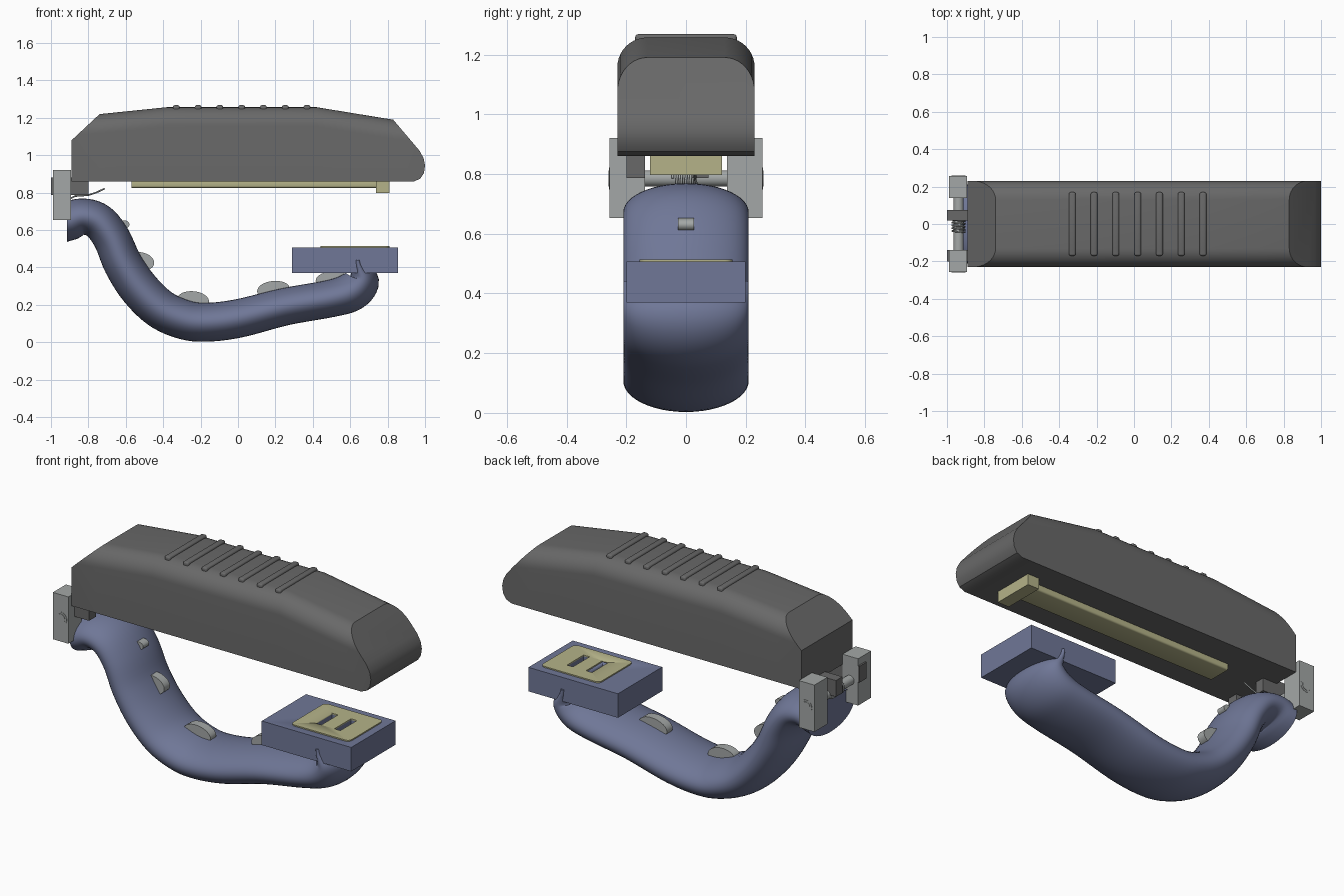
import bpy, bmesh, math
from mathutils import Vector

if "Cube" in bpy.data.objects:
    bpy.data.objects.remove(bpy.data.objects["Cube"])


def material(name, col):
    m = bpy.data.materials.new(name)
    m.diffuse_color = (*col, 1)
    m.use_nodes = True
    m.node_tree.nodes["Principled BSDF"].inputs["Base Color"].default_value = m.diffuse_color
    return m


DARK = material("dark grey", (0.14, 0.14, 0.14))
BLUE = material("slate blue", (0.16, 0.185, 0.31))
YELLOW = material("pale yellow", (0.46, 0.45, 0.25))
STEEL = material("light grey", (0.37, 0.39, 0.385))


def finish(name, bm, mat, angle=35):
    bmesh.ops.recalc_face_normals(bm, faces=bm.faces[:])
    me = bpy.data.meshes.new(name)
    bm.to_mesh(me)
    bm.free()
    ob = bpy.data.objects.new(name, me)
    bpy.context.collection.objects.link(ob)
    me.materials.append(mat)
    bpy.ops.object.select_all(action='DESELECT')
    ob.select_set(True)
    bpy.context.view_layer.objects.active = ob
    bpy.ops.object.shade_smooth_by_angle(angle=math.radians(angle))
    return ob


def box(name, x, y, z, mat, bevel=0, segs=3, axis=None):
    """Box from ranges; bevels all edges, or only those along one axis."""
    bm = bmesh.new()
    bmesh.ops.create_cube(bm, size=1)
    for v in bm.verts:
        v.co = [r[0] if c < 0 else r[1] for c, r in zip(v.co, (x, y, z))]
    if bevel:
        edges = [e for e in bm.edges if axis is None or
                 abs((e.verts[0].co - e.verts[1].co).normalized()[axis]) > 0.9]
        bmesh.ops.bevel(bm, geom=edges, offset=bevel, segments=segs,
                        affect='EDGES', profile=0.5)
    return finish(name, bm, mat)


def disc(name, x, y0, y1, z, rx, rz, mat, tilt=0, n=32):
    """Elliptical cylinder lying along y."""
    bm = bmesh.new()
    c, s = math.cos(tilt), math.sin(tilt)
    rings = []
    for y in (y0, y1):
        ring = []
        for i in range(n):
            a = 2 * math.pi * i / n
            u, w = rx * math.cos(a), rz * math.sin(a)
            ring.append(bm.verts.new((x + u * c - w * s, y, z + u * s + w * c)))
        rings.append(ring)
    loft(bm, rings)
    return finish(name, bm, mat)


def loft(bm, rings):
    for a, b in zip(rings, rings[1:]):
        n = len(a)
        for i in range(n):
            bm.faces.new((a[i], a[(i + 1) % n], b[(i + 1) % n], b[i]))
    bm.faces.new(rings[0])
    bm.faces.new(rings[-1])


def smooth_path(pts, steps):
    """Catmull-Rom through the points."""
    P = [Vector(p) for p in pts]
    P = [2 * P[0] - P[1]] + P + [2 * P[-1] - P[-2]]
    out = []
    for a, b, c, d in zip(P, P[1:], P[2:], P[3:]):
        for k in range(steps):
            t = k / steps
            out.append(0.5 * (2 * b + (c - a) * t + (2 * a - 5 * b + 4 * c - d) * t * t
                              + (3 * b - a - 3 * c + d) * t ** 3))
    return out + [P[-2]]


# Upper body: arched section following the top line, ends cut by planes
bm = bmesh.new()
W, R, BASE = 0.23, 0.10, 0.86
rings = []
for x, top in ((-0.89, 1.205), (-0.74, 1.22), (-0.38, 1.257), (0.42, 1.257),
               (0.83, 1.19), (1.0, 1.163)):
    ring = [(-W, BASE)]
    arc = [(R * math.cos(a), R * math.sin(a)) for a in
           [math.pi / 2 * i / 10 for i in range(11)]]
    ring += [(-(W - R) - c, top - R + s) for c, s in arc]
    ring += [(W - R + c, top - R + s) for c, s in reversed(arc)]
    ring.append((W, BASE))
    rings.append([bm.verts.new((x, y, z)) for y, z in ring])
loft(bm, rings)
nose = [(0.83, 1.19), (0.97, 1.025), (0.992, 0.985), (1.0, 0.945), (0.994, 0.905),
        (0.975, 0.875), (0.94, 0.86)]
for p, q in [((-0.89, 1.08), (-0.74, 1.22))] + list(zip(nose, nose[1:])):
    n = Vector((-(q[1] - p[1]), 0, q[0] - p[0])).normalized()
    if n.x * p[0] < 0:
        n = -n
    cut = bmesh.ops.bisect_plane(bm, geom=bm.verts[:] + bm.edges[:] + bm.faces[:],
                                 plane_co=(p[0], 0, p[1]), plane_no=n,
                                 clear_outer=True, dist=1e-5)
    bmesh.ops.holes_fill(bm, edges=[e for e in bm.edges if e.is_boundary])
finish("upper_body", bm, DARK, 28)

# Grip ridges on top
for i in range(7):
    x = -0.33 + i * 0.1165
    box("grip_ridge", (x - 0.018, x + 0.018), (-0.17, 0.17), (1.235, 1.268), DARK, 0.01)

# Curved lower handle: elliptical tube, flattened at its front end (x, z, half thickness)
path = [(-0.915, 0.645, 0.108), (-0.83, 0.672, 0.097), (-0.745, 0.645, 0.098),
        (-0.675, 0.555, 0.1), (-0.615, 0.42, 0.104), (-0.53, 0.29, 0.107),
        (-0.42, 0.182, 0.107), (-0.3, 0.125, 0.106), (-0.18, 0.107, 0.104),
        (0.0, 0.127, 0.103), (0.25, 0.19, 0.1), (0.5, 0.235, 0.1), (0.61, 0.272, 0.104),
        (0.665, 0.33, 0.092), (0.655, 0.38, 0.055), (0.645, 0.41, 0.04),
        (0.64, 0.44, 0.03)]
pts = smooth_path(path, 5)
bm = bmesh.new()
rings = []
for i, p in enumerate(pts):
    a, b = pts[max(i - 1, 0)], pts[min(i + 1, len(pts) - 1)]
    t = Vector((b.x - a.x, b.y - a.y)).normalized()
    if i == 0:
        t = Vector((1, 0))
    rings.append([])
    for k in range(48):
        ang = 2 * math.pi * k / 48
        h = p.z * math.sin(ang)
        rings[-1].append(bm.verts.new((p.x - t.y * h, 0.21 * math.cos(ang), p.y + t.x * h)))
loft(bm, rings)
finish("curved_handle", bm, BLUE, 50)

# Finger pads set into the handle
for x, z, rx, rz, tilt in ((-0.61, 0.63, 0.03, 0.022, 0), (-0.525, 0.432, 0.078, 0.05, -0.15),
                           (-0.24, 0.225, 0.085, 0.048, -0.1), (0.19, 0.28, 0.088, 0.048, 0.1),
                           (0.5, 0.335, 0.085, 0.045, 0.1)):
    disc("finger_pad", x, -0.026, 0.026, z, rx, rz, STEEL, tilt)

# Anvil block and plate with two shared slots
block = box("anvil_block", (0.29, 0.855), (-0.2, 0.2), (0.37, 0.507), BLUE)
plate = box("anvil_plate", (0.44, 0.81), (-0.155, 0.155), (0.506, 0.514), YELLOW, 0.025, 4, 2)
for x in (0.56, 0.68):
    slot = box("slot_cutter", (x - 0.019, x + 0.019), (-0.075, 0.075), (0.48, 0.55), BLUE)
    slot.hide_render = True
    slot.hide_viewport = True
    for ob in (block, plate):
        mod = ob.modifiers.new("slot", 'BOOLEAN')
        mod.operation = 'DIFFERENCE'
        mod.object = slot

# Magazine bar and head under the body
box("magazine_bar", (-0.57, 0.74), (-0.07, 0.07), (0.826, 0.87), YELLOW, 0.01, 3, 0)
box("magazine_head", (0.737, 0.81), (-0.12, 0.12), (0.797, 0.87), YELLOW)

# Hinge: brackets, pin, end rings and body tabs
PX, PZ = -0.938, 0.785
for s in (-1, 1):
    ys = sorted((s * 0.138, s * 0.256))
    box("hinge_bracket", (-0.99, -0.892), ys, (0.653, 0.92), STEEL)
    ye = sorted((s * 0.25, s * 0.258))
    disc("pin_collar", PX, *ye, PZ, 0.037, 0.037, STEEL)
disc("hinge_pin", PX, -0.26, 0.26, PZ, 0.027, 0.027, STEEL)
for y0, y1 in ((-0.2, -0.138), (0.018, 0.076)):
    box("hinge_tab", (-1.0, -0.8), (y0, y1), (0.787, 0.88), DARK)

# Spring coiled round the pin, with a bent leg
n = 5 * 16
coil = [(PX + 0.034 * math.cos(2 * math.pi * i / 16), -0.045 + 0.075 * i / n,
         PZ + 0.034 * math.sin(2 * math.pi * i / 16)) for i in range(n + 13)]
coil += [(-0.87, 0.03, 0.782), (-0.8, 0.03, 0.787), (-0.76, 0.03, 0.8), (-0.712, 0.03, 0.822)]
cu = bpy.data.curves.new("spring", 'CURVE')
cu.dimensions = '3D'
cu.bevel_depth = 0.0045
cu.bevel_resolution = 2
cu.use_fill_caps = True
sp = cu.splines.new('POLY')
sp.points.add(len(coil) - 1)
for p, c in zip(sp.points, coil):
    p.co = (*c, 1)
cu.materials.append(STEEL)
bpy.context.collection.objects.link(bpy.data.objects.new("spring", cu))
